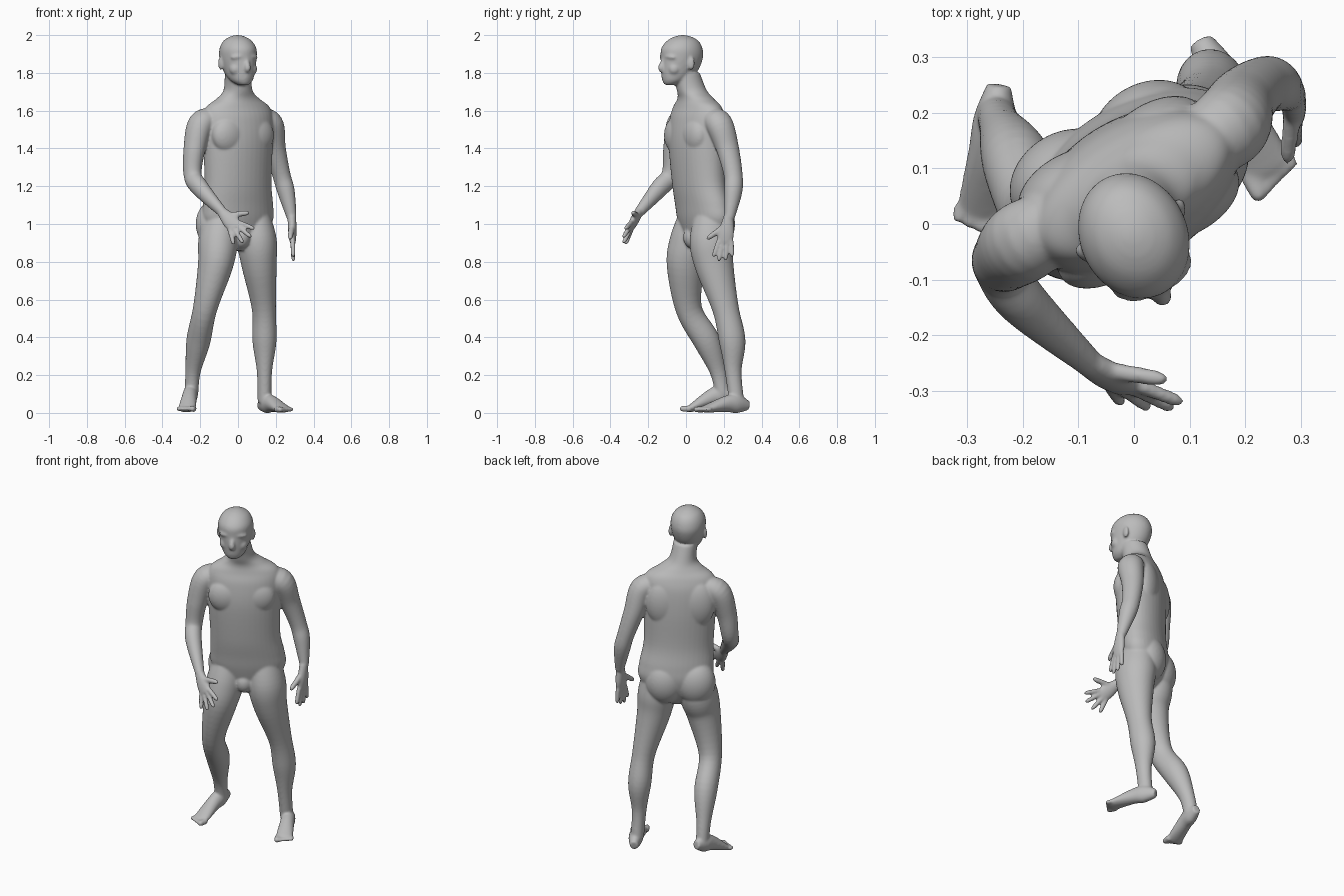
import bpy
import bmesh
from math import sin, cos, pi, radians
from mathutils import Vector, Matrix

cube = bpy.data.objects.get("Cube")
if cube:
    bpy.data.objects.remove(cube, do_unlink=True)

bm = bmesh.new()
UP = Vector((0, 0, 1))
SIDES = 40
STEPS = 6


def lateral(yaw):
    """Direction of the model's left for a part turned by yaw degrees."""
    return Vector((cos(radians(yaw)), sin(radians(yaw)), 0))


def forward(yaw):
    return Vector((sin(radians(yaw)), -cos(radians(yaw)), 0))


def spline(keys):
    """Smooth curve through keys that hold a position and two radii."""
    keys = [Vector(key) for key in keys]
    padded = [keys[0]] + keys + [keys[-1]]
    points = []
    for before, start, end, after in zip(padded, padded[1:], padded[2:], padded[3:]):
        for step in range(STEPS):
            t = step / STEPS
            leave, arrive = (end - before) / 2, (after - start) / 2
            ease = t * t * (3 - 2 * t)
            points.append(start.lerp(end, ease) + leave * t * (1 - t) ** 2
                          - arrive * t * t * (1 - t))
    return points + [keys[-1]]


def tube(keys, side, level=False):
    """Loft ellipses along a smooth path; level keeps every ring horizontal."""
    rings = spline(keys)
    centres = [Vector(ring[:3]) for ring in rings]
    loops = []
    for i, ring in enumerate(rings):
        tangent = UP
        if not level:
            following = centres[min(i + 1, len(rings) - 1)]
            tangent = (following - centres[max(i - 1, 0)]).normalized()
        u = (side - tangent * side.dot(tangent)).normalized()
        v = tangent.cross(u)
        width, depth = ring[3:]
        loop = []
        for k in range(SIDES):
            angle = 2 * pi * k / SIDES
            offset = u * width * cos(angle) + v * depth * sin(angle)
            loop.append(bm.verts.new(centres[i] + offset))
        loops.append(loop)
    for low, high in zip(loops, loops[1:]):
        for k in range(SIDES):
            bm.faces.new((low[k - 1], low[k], high[k], high[k - 1]))
    bm.faces.new(loops[0][::-1])
    bm.faces.new(loops[-1])


def blob(centre, radii, yaw, tilt=0):
    """Ellipsoid with radii across, along and up."""
    matrix = (Matrix.Translation(centre)
              @ Matrix.Rotation(radians(yaw), 4, "Z")
              @ Matrix.Rotation(radians(tilt), 4, "Y")
              @ Matrix.Diagonal((*radii, 1)))
    bmesh.ops.create_uvsphere(bm, u_segments=SIDES, v_segments=SIDES // 2,
                              radius=1, matrix=matrix)


def limb(joints, radii, side, flatness):
    tube([(*joint, r, r * flatness) for joint, r in zip(joints, radii)], side)


def digit(base, tip, thick, side):
    """One finger, thumb or toe with a rounded end."""
    knuckle = base.lerp(tip, .8)
    limb((base, knuckle, tip), (thick, thick * .9, thick * .4), side, 1)


# Torso and neck: y, height, half width, half depth
TURN = 31
torso_left, torso_front = lateral(TURN), forward(TURN)
trunk = ((.09, .86, .04, .05), (.1, .93, .15, .09), (.1, 1.02, .205, .115),
         (.09, 1.1, .205, .12), (.07, 1.22, .193, .122), (.06, 1.42, .2, .13),
         (.06, 1.55, .205, .12), (.06, 1.62, .185, .1), (.05, 1.665, .12, .085),
         (.03, 1.71, .075, .08), (0, 1.8, .068, .075))
tube([(0, *ring) for ring in trunk], torso_left, level=True)


def on_torso(side, ahead, z):
    return Vector((-.01, .06, z)) + torso_left * side + torso_front * ahead


# Chest, shoulder blades and buttocks
for s in (-1, 1):
    blob(on_torso(.085 * s, .07, 1.47), (.1, .06, .1), TURN, 15 * s)
    blob(on_torso(.09 * s, -.06, 1.47), (.1, .06, .14), TURN)
    blob(on_torso(.085 * s, -.07, 1), (.11, .09, .13), TURN)
blob(on_torso(.01, .035, .93), (.05, .05, .06), TURN)

# Head: height, forward shift, half width, half depth
LOOK = 25


def on_head(side, ahead, z):
    return Vector((0, -.022, z)) + lateral(LOOK) * side + forward(LOOK) * ahead


skull = ((1.735, .065, .025, .03), (1.76, .045, .058, .064), (1.81, .015, .08, .1),
         (1.88, 0, .095, .115), (1.93, 0, .094, .112), (1.97, -.005, .072, .085),
         (1.992, -.005, .038, .045), (2, -.005, .01, .01))
tube([(*on_head(0, shift, z), width, depth) for z, shift, width, depth in skull],
     lateral(LOOK), level=True)

# Nose, lips and chin
limb((on_head(0, .1, 1.88), on_head(0, .12, 1.83), on_head(0, .112, 1.81)),
     (.01, .017, .014), lateral(LOOK), 1)
for z, ahead, width in ((1.788, .097, .026), (1.775, .096, .024), (1.75, .087, .028)):
    blob(on_head(0, ahead, z), (width, .018, .011), LOOK)
# Brows, cheeks and ears
for s in (-1, 1):
    blob(on_head(.04 * s, .087, 1.885), (.04, .022, .016), LOOK + 22 * s, 6 * s)
    blob(on_head(.045 * s, .067, 1.82), (.034, .032, .034), LOOK + 30 * s)
    blob(on_head(.095 * s, -.01, 1.85), (.011, .02, .035), LOOK - 25 * s)

# Arms: the right one bent forward, the left one hanging behind
arm_radii = (.055, .068, .057, .047, .045, .025)
right_arm = ((-.12, .01, 1.56), (-.195, -.03, 1.53), (-.23, -.06, 1.4),
             (-.24, -.08, 1.26), (-.2, -.14, 1.19), (-.08, -.25, 1.06))
left_arm = ((.1, .13, 1.56), (.17, .175, 1.53), (.195, .22, 1.4),
            (.23, .25, 1.26), (.255, .25, 1.17), (.285, .23, 1.03))
for arm in (right_arm, left_arm):
    limb(arm, arm_radii, torso_left, 1.08)


def hand(wrist, knuckles, thumb_tip, across, fan):
    """Palm with a thumb and four fingers fanned across it, index first."""
    wrist, knuckles, thumb_tip = Vector(wrist), Vector(knuckles), Vector(thumb_tip)
    axis = (knuckles - wrist).normalized()
    middle = wrist.lerp(knuckles, .6)
    tube([(*wrist, .026, .023), (*middle, .042, .022), (*knuckles, .04, .015)], across)
    for place, reach in ((1, .09), (.33, .11), (-.33, .105), (-1, .085)):
        base = knuckles + across * place * .033 - axis * .01
        direction = (axis + across * fan * place).normalized()
        digit(base, base + direction * reach, .0135, across)
    digit(wrist.lerp(knuckles, .3), thumb_tip, .016, across)


hand((-.09, -.245, 1.07), (-.01, -.295, .98), (.06, -.28, 1.06), Vector((.8, 0, .6)), .45)
hand((.285, .225, 1.04), (.29, .205, .9), (.275, .11, .92), Vector((0, -1, 0)), .2)

# Legs: the right one with a bent knee, the left one straight
leg_radii = (.085, .104, .092, .063, .063, .04, .036)
right_leg = ((-.09, .055, 1.04), (-.105, .03, .91), (-.12, 0, .78), (-.175, .015, .55),
             (-.21, .11, .38), (-.238, .17, .22), (-.247, .195, .1))
left_leg = ((.085, .14, 1.04), (.1, .135, .91), (.112, .15, .78), (.137, .21, .55),
            (.14, .245, .38), (.14, .25, .22), (.14, .268, .06))
for leg in (right_leg, left_leg):
    limb(leg, leg_radii, lateral(TURN / 2), 1.12)


def foot(heel, ball, yaw, inner):
    """Foot from heel to ball with five toes, the big one on the inner side."""
    heel, ball, side = Vector(heel), Vector(ball), lateral(yaw)
    sole = ((-.1, .022, .025, 0), (.2, .038, .05, .015), (.5, .04, .042, .018),
            (1, .047, .021, 0), (1.1, .04, .014, 0))
    tube([(*(heel.lerp(ball, t) + UP * lift), width, height)
          for t, width, height, lift in sole], side)
    for k in range(5):
        root = ball + side * inner * (.036 - .0195 * k) - UP * .004
        reach = forward(yaw) * (.058 - .006 * k)
        digit(root, root + reach, .012 if k else .017, side)


foot((.13, .31, .036), (.235, .11, .022), 28, -1)
foot((-.245, .23, .1), (-.27, .03, .026), -8, 1)

# Fuse every part into one smooth skin
bmesh.ops.recalc_face_normals(bm, faces=bm.faces)
mesh = bpy.data.meshes.new("body")
bm.to_mesh(mesh)
bm.free()
body = bpy.data.objects.new("body", mesh)
bpy.context.collection.objects.link(body)

skin = bpy.data.materials.new("plain grey")
skin.use_nodes = True
grey = (.5, .5, .5, 1)
skin.diffuse_color = grey
skin.node_tree.nodes["Principled BSDF"].inputs["Base Color"].default_value = grey
mesh.materials.append(skin)

fuse = body.modifiers.new("fuse", "REMESH")
fuse.mode = "VOXEL"
fuse.voxel_size = .006
fuse.use_smooth_shade = True
soften = body.modifiers.new("soften", "SMOOTH")
soften.factor = .5
soften.iterations = 10
